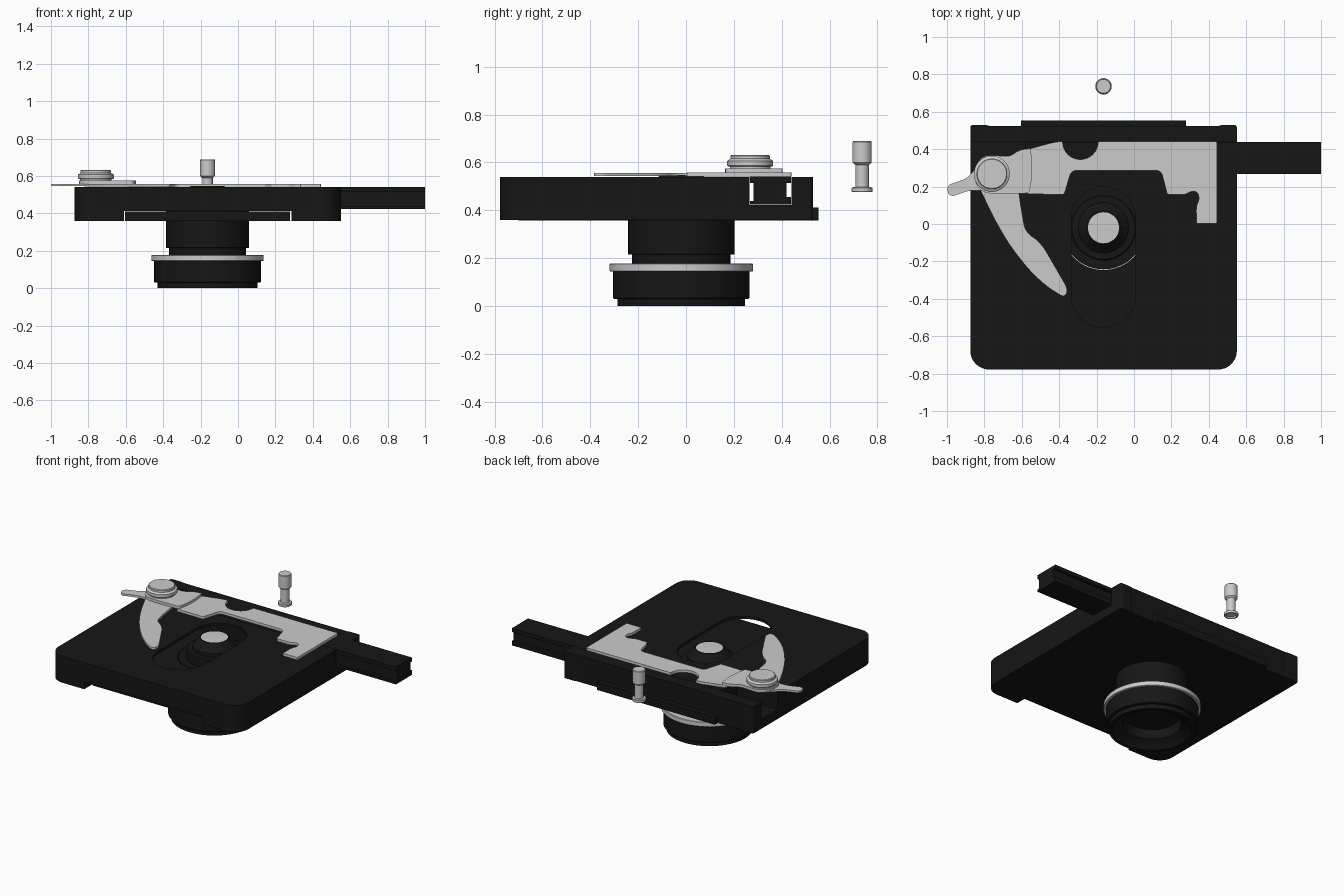
import bpy, bmesh, math
from mathutils import Vector

black = bpy.data.materials.new("black_enamel")
black.diffuse_color = (0.008, 0.008, 0.008, 1)


def finish(bm, name, mat=None, smooth=True):
    bmesh.ops.recalc_face_normals(bm, faces=bm.faces)
    me = bpy.data.meshes.new(name)
    bm.to_mesh(me)
    bm.free()
    ob = bpy.data.objects.new(name, me)
    bpy.context.collection.objects.link(ob)
    if mat:
        me.materials.append(mat)
    if smooth:
        shade(ob)
    return ob


def shade(ob):
    bpy.ops.object.select_all(action='DESELECT')
    ob.select_set(True)
    bpy.context.view_layer.objects.active = ob
    bpy.ops.object.shade_smooth_by_angle(angle=math.radians(32))


def fillet(pts, n=6):
    """Outline of (x, y, corner cut) points -> rounded outline."""
    out = []
    for i, (x, y, t) in enumerate(pts):
        p = Vector((x, y))
        a = Vector(pts[i - 1][:2]) - p
        b = Vector(pts[(i + 1) % len(pts)][:2]) - p
        if t == 0:
            out.append(p)
            continue
        pa = p + a.normalized() * min(t, a.length * 0.49)
        pb = p + b.normalized() * min(t, b.length * 0.49)
        w = 0.7071
        for k in range(n + 1):
            u = k / n
            c0, c1, c2 = (1 - u) ** 2, 2 * w * u * (1 - u), u * u
            out.append((pa * c0 + p * c1 + pb * c2) / (c0 + c1 + c2))
    return out


def prism(name, outline, lo, hi, mat=None, axis='z', smooth=True):
    """Extrude a 2D outline along z, or a (y, z) outline along x."""
    bm = bmesh.new()
    place = (lambda p, h: (p[0], p[1], h)) if axis == 'z' else (lambda p, h: (h, p[0], p[1]))
    f = bm.faces.new([bm.verts.new(place(p, lo)) for p in outline])
    ext = bmesh.ops.extrude_face_region(bm, geom=[f])
    d = Vector((0, 0, hi - lo)) if axis == 'z' else Vector((hi - lo, 0, 0))
    bmesh.ops.translate(bm, vec=d, verts=[v for v in ext['geom'] if isinstance(v, bmesh.types.BMVert)])
    return finish(bm, name, mat, smooth)


def rect(x0, x1, y0, y1):
    return [(x0, y0), (x1, y0), (x1, y1), (x0, y1)]


def arc(cx, cy, r, a0, a1, n):
    return [(cx + r * math.cos(math.pi * (a0 + (a1 - a0) * k / n)),
             cy + r * math.sin(math.pi * (a0 + (a1 - a0) * k / n))) for k in range(n + 1)]


def lathe(name, profile, cx, cy, mat=None, seg=64):
    """Revolve (radius, z) points that start and end on the axis."""
    bm = bmesh.new()
    vs = [bm.verts.new((r, 0, z)) for r, z in profile]
    es = [bm.edges.new(e) for e in zip(vs, vs[1:])]
    bmesh.ops.spin(bm, geom=vs + es, cent=(0, 0, 0), axis=(0, 0, 1), angle=2 * math.pi, steps=seg)
    bmesh.ops.remove_doubles(bm, verts=bm.verts, dist=1e-5)
    bmesh.ops.translate(bm, vec=(cx, cy, 0), verts=bm.verts)
    return finish(bm, name, mat)


def cut(ob, outline, lo, hi):
    cutter = prism("cutter", outline, lo, hi, black, smooth=False)
    m = ob.modifiers.new("cut", 'BOOLEAN')
    m.operation, m.solver, m.object = 'DIFFERENCE', 'EXACT', cutter
    bpy.context.view_layer.objects.active = ob
    bpy.ops.object.modifier_apply(modifier=m.name)
    bpy.data.objects.remove(cutter)


CX, CY = -0.163, -0.02

# Stage plate: underside channel, hollow behind the front wall, cross slot, oblong opening
stage = prism("stage_plate", fillet([
    (-0.875, -0.778, 0.1), (0.55, -0.778, 0.1), (0.55, 0.53, 0.015), (0.47, 0.53, 0.01),
    (0.46, 0.525, 0.01), (-0.78, 0.525, 0.01), (-0.79, 0.53, 0.01), (-0.875, 0.53, 0.015)], 8),
    0.36, 0.54, black, smooth=False)
cut(stage, rect(-0.61, 0.285, -1, 1), 0.3, 0.412)
cut(stage, rect(-0.61, 0.285, -0.755, 0.25), 0.35, 0.522)
cut(stage, rect(-1.2, 1.2, 0.266, 0.44), 0.423, 0.7)
cut(stage, arc(CX, 0.028, 0.172, 0, 1, 24) + arc(CX, -0.38, 0.172, 1, 2, 24), 0.45, 0.7)
shade(stage)

# Condenser carrier sliding in the channel
carrier = prism("condenser_carrier", rect(-0.604, 0.279, -0.7, 0.554), 0.358, 0.411, black, smooth=False)
cut(carrier, arc(CX, CY, 0.226, 0, 2 - 1 / 32, 63), 0.3, 0.5)
shade(carrier)

# Grooved slide bar running through the slot
prism("slide_bar", [(0.267, 0.424), (0.439, 0.424), (0.439, 0.455), (0.42, 0.455), (0.42, 0.515),
                    (0.439, 0.515), (0.439, 0.541), (0.267, 0.541), (0.267, 0.515), (0.282, 0.515),
                    (0.282, 0.44), (0.267, 0.44)], -0.58, 1.0, black, axis='x')

# Condenser: hollow-bottomed body, silver ring and top lens
lathe("condenser_body", [
    (0, 0.1), (0.17, 0.1), (0.18, 0.04), (0.235, 0.012), (0.245, 0), (0.267, 0), (0.267, 0.03), (0.281, 0.03),
    (0.285, 0.034), (0.285, 0.147), (0.205, 0.147), (0.205, 0.215), (0.22, 0.215), (0.222, 0.217),
    (0.222, 0.412), (0.175, 0.412), (0.175, 0.465), (0.168, 0.472), (0.135, 0.472), (0.135, 0.495),
    (0.125, 0.502), (0.096, 0.54), (0.09, 0.545), (0, 0.545)], CX, CY, black, 80)
lathe("condenser_ring", [(0, 0.145), (0.298, 0.145), (0.3, 0.147), (0.3, 0.175),
                         (0.298, 0.177), (0, 0.177)], CX, CY, None, 80)
lathe("condenser_lens", [(0, 0.53), (0.083, 0.53), (0.083, 0.545), (0.05, 0.546), (0, 0.547)], CX, CY)

# Slide holder plate
notch = [(x, y, 0) for x, y in arc(-0.287, 0.44, 0.095, 1, 2, 16)]
prism("slide_holder", fillet([(-0.58, 0.16, 0.02), (-0.58, 0.396, 0.02), (-0.42, 0.44, 0.03)] + notch + [
    (0.443, 0.44, 0.005), (0.443, 0.004, 0.004), (0.334, 0.004, 0.004), (0.332, 0.1, 0.03),
    (0.352, 0.135, 0.03), (0.335, 0.178, 0.025), (0.3, 0.172, 0.01), (0.275, 0.158, 0.01),
    (0.178, 0.158, 0.01), (0.145, 0.286, 0.025), (-0.335, 0.286, 0.025), (-0.373, 0.158, 0.01)]),
    0.541, 0.558)

# Bracket under the pivot knob
prism("pivot_bracket", fillet([
    (-0.86, 0.27, 0.08), (-0.82, 0.37, 0.06), (-0.72, 0.365, 0.03), (-0.66, 0.36, 0.03), (-0.62, 0.395, 0.03),
    (-0.553, 0.405, 0.01), (-0.54, 0.28, 0.08), (-0.56, 0.165, 0.015), (-0.68, 0.162, 0.03),
    (-0.83, 0.165, 0.06)]), 0.556, 0.575)

# Spring finger and thumb tab
prism("spring_finger", fillet([
    (-0.83, 0.2, 0.03), (-0.73, -0.01, 0.1), (-0.62, -0.18, 0.1), (-0.49, -0.32, 0.08), (-0.37, -0.395, 0.03),
    (-0.352, -0.35, 0.03), (-0.43, -0.215, 0.08), (-0.5, -0.095, 0.06), (-0.58, -0.045, 0.04),
    (-0.6, 0.06, 0.06), (-0.62, 0.2, 0.03)]), 0.543, 0.556)
prism("thumb_tab", fillet([
    (-1.005, 0.205, 0.03), (-0.987, 0.142, 0.03), (-0.88, 0.18, 0.03), (-0.8, 0.18, 0.02),
    (-0.8, 0.33, 0.02), (-0.855, 0.29, 0.04), (-0.89, 0.245, 0.03)]), 0.545, 0.558)

# Pivot knob
lathe("pivot_knob", [(0, 0.57), (0.085, 0.57), (0.085, 0.583), (0.092, 0.583), (0.096, 0.587), (0.096, 0.607),
                     (0.088, 0.612), (0.082, 0.616), (0.082, 0.628), (0.078, 0.632), (0, 0.632)], -0.76, 0.268)

# Loose locking pin behind the stage
lathe("locking_pin", [(0, 0.486), (0.03, 0.486), (0.034, 0.477), (0.042, 0.477), (0.044, 0.48), (0.044, 0.493),
                      (0.041, 0.496), (0.028, 0.498), (0.028, 0.59), (0.035, 0.595), (0.04, 0.6), (0.04, 0.685),
                      (0.037, 0.689), (0, 0.689)], CX, 0.736, None, 40)
